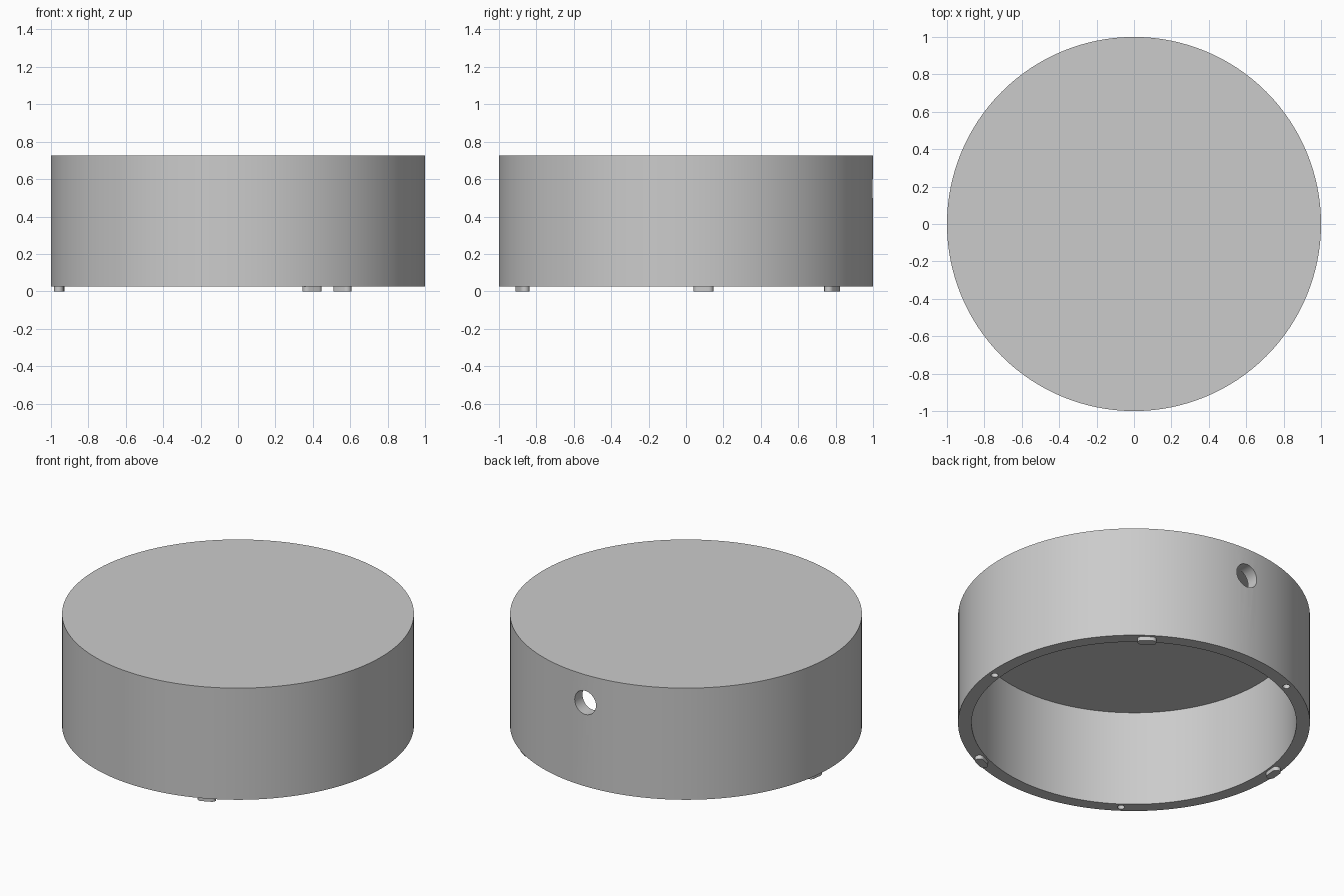
import bpy
import bmesh
from math import radians, cos, sin, pi

if "Cube" in bpy.data.objects:
    bpy.data.objects.remove(bpy.data.objects["Cube"], do_unlink=True)

BASE, TOP, CEILING = 0.025, 0.725, 0.625
OUTER, INNER, RING = 1.0, 0.923, 0.96
FIRST_ANGLE = 54.4

grey = bpy.data.materials.new("plain_grey")
grey.use_nodes = True
colour = (0.6, 0.6, 0.6, 1)
grey.diffuse_color = colour
grey.node_tree.nodes["Principled BSDF"].inputs["Base Color"].default_value = colour


def cylinder(name, radius, z0, z1, x=0, y=0, sides=128):
    bpy.ops.mesh.primitive_cylinder_add(
        vertices=sides, radius=radius, depth=z1 - z0, location=(x, y, (z0 + z1) / 2))
    obj = bpy.context.object
    obj.name = name
    obj.data.materials.append(grey)
    return obj


def cut(target, cutter):
    mod = target.modifiers.new("cut", "BOOLEAN")
    mod.operation, mod.solver, mod.object = "DIFFERENCE", "EXACT", cutter
    bpy.context.view_layer.objects.active = target
    bpy.ops.object.modifier_apply(modifier=mod.name)
    bpy.data.objects.remove(cutter, do_unlink=True)


def smooth(obj):
    bpy.ops.object.select_all(action="DESELECT")
    obj.select_set(True)
    bpy.context.view_layer.objects.active = obj
    bpy.ops.object.shade_smooth_by_angle(angle=radians(30))


def rounded_peg(name, angle, length=0.107, width=0.05):
    # Capsule outline lying along the rim, extruded up to the rim face
    bm = bmesh.new()
    r, steps = width / 2, 12
    points = []
    for side in (1, -1):
        for i in range(steps + 1):
            a = pi * i / steps + (0 if side == 1 else pi)
            points.append((r * cos(a), side * (length / 2 - r) + r * sin(a), 0))
    face = bm.faces.new([bm.verts.new(p) for p in points])
    wall = bmesh.ops.extrude_face_region(bm, geom=[face])
    tips = [v for v in wall["geom"] if isinstance(v, bmesh.types.BMVert)]
    bmesh.ops.translate(bm, verts=tips, vec=(0, 0, BASE))
    bmesh.ops.recalc_face_normals(bm, faces=bm.faces)
    mesh = bpy.data.meshes.new(name)
    bm.to_mesh(mesh)
    bm.free()
    mesh.materials.append(grey)
    obj = bpy.data.objects.new(name, mesh)
    obj.location = (RING * cos(angle), RING * sin(angle), 0)
    obj.rotation_euler.z = angle
    bpy.context.collection.objects.link(obj)
    smooth(obj)


# Round cap, hollow from below
cap = cylinder("cap_shell", OUTER, BASE, TOP)
cut(cap, cylinder("hollow_cutter", INNER, -0.2, CEILING))

# Round cable hole through the back wall
port = cylinder("port_cutter", 0.074, -0.2, 0.2, sides=48)
port.location = (0, 0.96, 0.55)
port.rotation_euler.x = pi / 2
cut(cap, port)

# Alternating pegs and sockets around the rim
for i in range(3):
    angle = radians(FIRST_ANGLE + 120 * i)
    rounded_peg(f"rim_peg_{i + 1}", angle)
    opposite = angle + pi
    cut(cap, cylinder("socket_cutter", 0.021, -0.05, BASE + 0.05,
                      RING * cos(opposite), RING * sin(opposite), 24))
smooth(cap)
